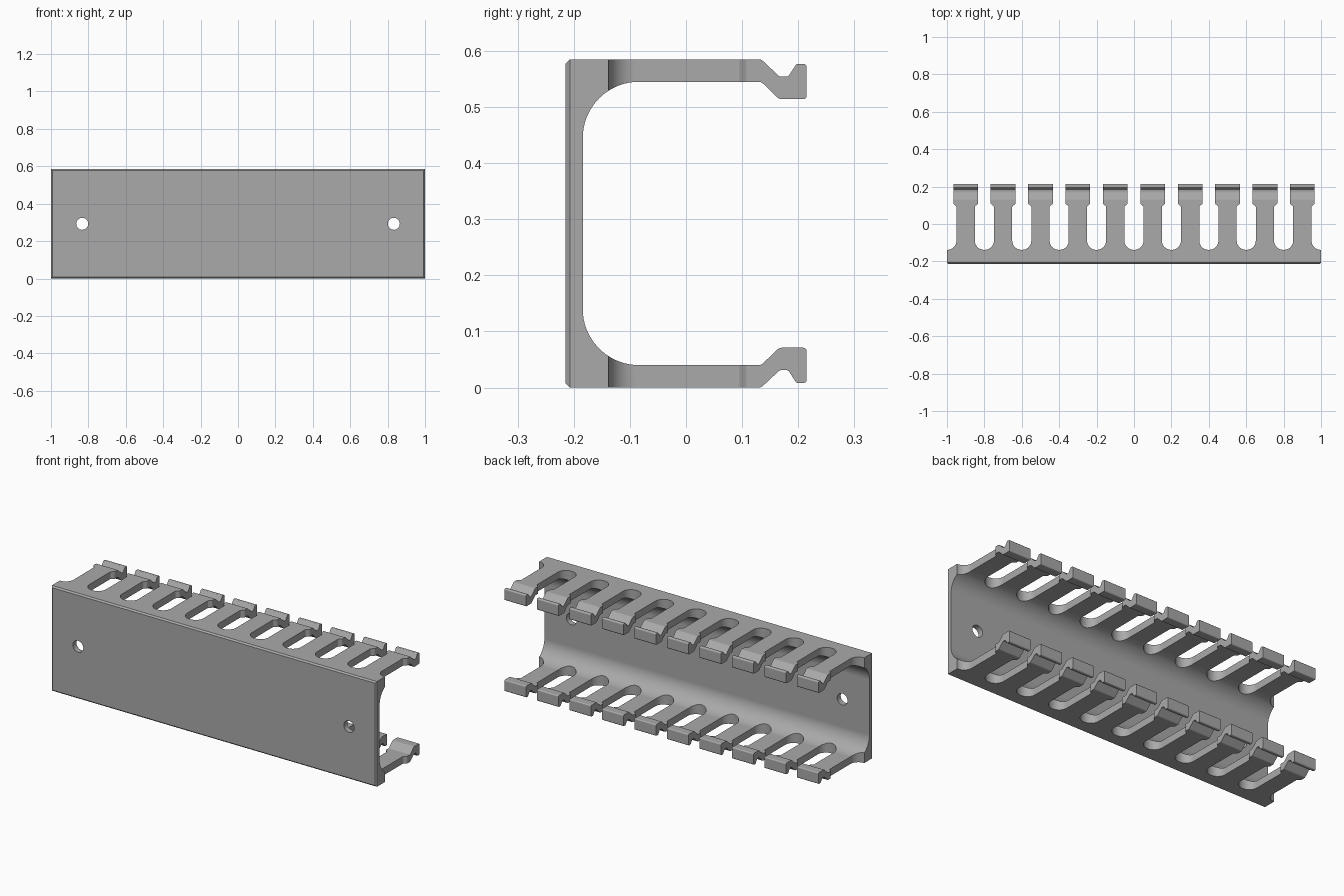
import bpy, bmesh, math
from mathutils import Vector

if "Cube" in bpy.data.objects:
    bpy.data.objects.remove(bpy.data.objects["Cube"])

H = 0.585            # overall height
FRONT = -0.215       # outer face of the back plate


def fillet(points, seg=6):
    """Round each (u, v, radius) corner of a closed outline."""
    out = []
    pts = [Vector((p[0], p[1])) for p in points]
    for i, p in enumerate(pts):
        r = points[i][2]
        if r == 0:
            out.append(p)
            continue
        u = (pts[i - 1] - p).normalized()
        v = (pts[(i + 1) % len(pts)] - p).normalized()
        half = u.angle(v) / 2
        d = r / math.tan(half)
        c = p + (u + v).normalized() * (r / math.sin(half))
        a, b = p + u * d - c, p + v * d - c
        n = 14 if r > 0.04 else seg
        out += [c + a.lerp(b, k / n).normalized() * r for k in range(n + 1)]
    return out


def prism(bm, outline, place, lo, hi):
    """Extrude a closed outline between two depths; place maps (u, v, depth) to xyz."""
    a = [bm.verts.new(place(p[0], p[1], lo)) for p in outline]
    b = [bm.verts.new(place(p[0], p[1], hi)) for p in outline]
    n = len(a)
    faces = [bm.faces.new(a), bm.faces.new(b[::-1])]
    for i in range(n):
        j = (i + 1) % n
        faces.append(bm.faces.new((a[j], a[i], b[i], b[j])))
    bmesh.ops.recalc_face_normals(bm, faces=faces)


def make_object(name, bm):
    mesh = bpy.data.meshes.new(name)
    bm.to_mesh(mesh)
    bm.free()
    obj = bpy.data.objects.new(name, mesh)
    bpy.context.collection.objects.link(obj)
    return obj


# Channel section: lower half (y, z, corner radius), mirrored for the upper half
lower = [
    (FRONT, 0, 0), (0.134, 0, 0.012), (0.167, 0.031, 0.008), (0.182, 0.031, 0.006),
    (0.197, 0.008, 0.005), (0.215, 0.008, 0.006), (0.215, 0.071, 0.006),
    (0.166, 0.071, 0.012), (0.134, 0.04, 0.012), (-0.184, 0.04, 0.1),
]
section = lower + [(y, H - z, r) for y, z, r in reversed(lower)]
bm = bmesh.new()
prism(bm, fillet(section), lambda u, v, d: (d, u, v), -1, 1)

# Small chamfer all around the outer face
edges = [e for e in bm.edges if all(abs(v.co.y - FRONT) < 1e-5 for v in e.verts)]
bmesh.ops.bevel(bm, geom=edges, offset=0.008, segments=1, affect='EDGES')
channel = make_object("slotted_channel", bm)

# Slot cutters between the fingers, narrower between the finger heads
half = [(0.051, -0.138, 0.049), (0.051, 0.094, 0.008), (0.034, 0.108, 0.008), (0.034, 0.3, 0)]
slot = fillet(half + [(-x, y, r) for x, y, r in reversed(half)])
bm = bmesh.new()
for i in range(11):
    cx = -1 + 0.2 * i
    prism(bm, slot, lambda u, v, d: (u + cx, v, d), -0.1, 0.7)

# Mounting hole cutters
circle = [(0.032 * math.cos(k * math.tau / 32), 0.032 * math.sin(k * math.tau / 32))
          for k in range(32)]
for cx in (-0.833, 0.833):
    prism(bm, circle, lambda u, v, d: (u + cx, d, v + H / 2), -0.3, -0.16)
cutter = make_object("slot_and_hole_cutter", bm)
cutter.hide_render = True

# Cut the slots and holes
bpy.context.view_layer.objects.active = channel
channel.select_set(True)
cut = channel.modifiers.new("cut", 'BOOLEAN')
cut.operation = 'DIFFERENCE'
cut.solver = 'EXACT'
cut.object = cutter
bpy.ops.object.modifier_apply(modifier=cut.name)
bpy.data.objects.remove(cutter)

# Grey plastic, smooth fillets with flat faces kept flat
grey = bpy.data.materials.new("grey plastic")
grey.diffuse_color = (0.4, 0.4, 0.4, 1)
grey.use_nodes = True
grey.node_tree.nodes["Principled BSDF"].inputs["Base Color"].default_value = grey.diffuse_color
channel.data.materials.clear()
channel.data.materials.append(grey)
bpy.ops.object.shade_smooth_by_angle(angle=math.radians(30))
weighted = channel.modifiers.new("flat_normals", 'WEIGHTED_NORMAL')
weighted.keep_sharp = True
